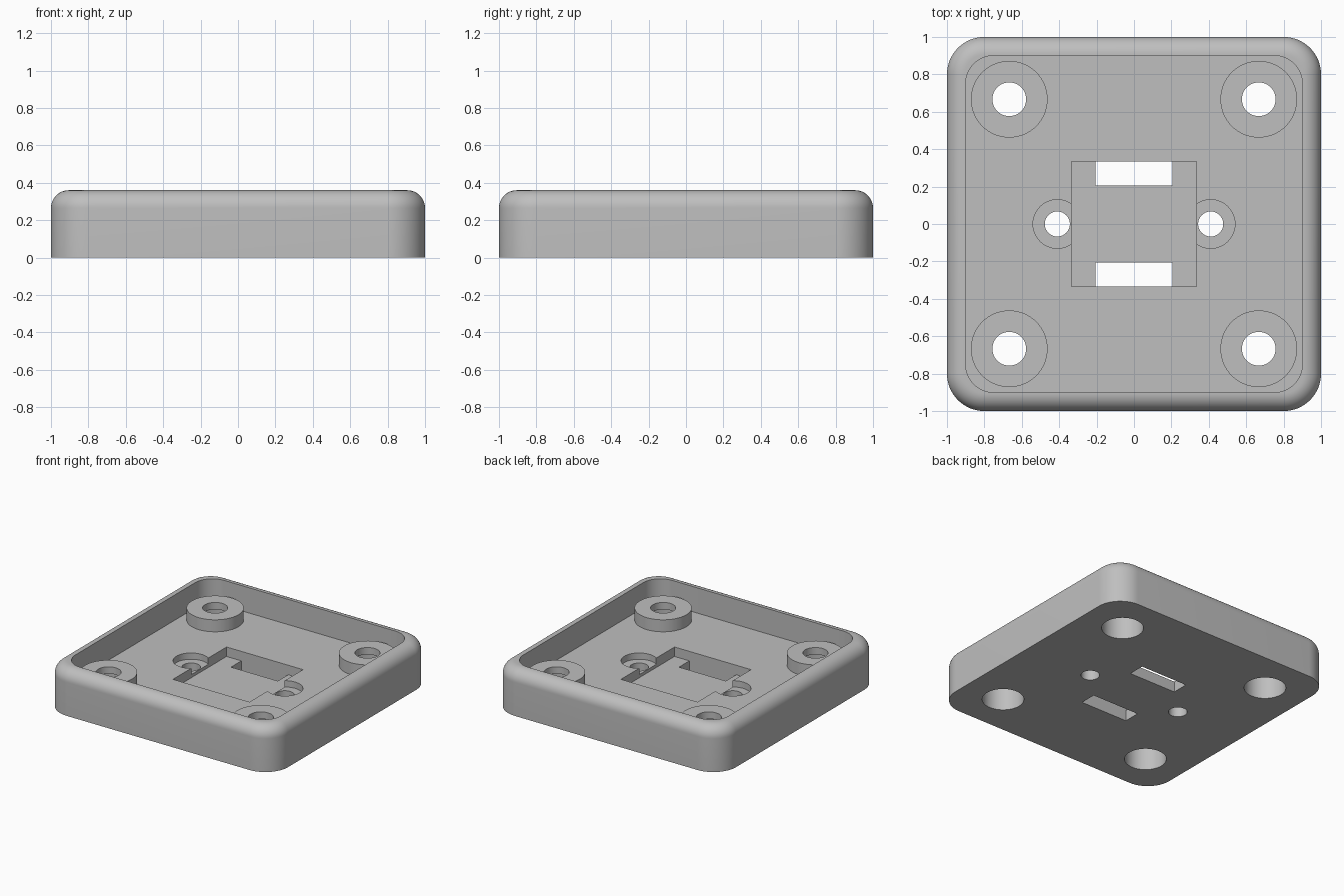
import bpy
import bmesh
from math import sin, cos, pi, radians

if "Cube" in bpy.data.objects:
    bpy.data.objects.remove(bpy.data.objects["Cube"], do_unlink=True)

grey = bpy.data.materials.new("plain_grey")
grey.use_nodes = True
colour = (0.52, 0.52, 0.52, 1)
grey.diffuse_color = colour
grey.node_tree.nodes["Principled BSDF"].inputs["Base Color"].default_value = colour


def loft(name, rings):
    """Solid through horizontal closed rings of (x, y, z) points."""
    bm = bmesh.new()
    loops = [[bm.verts.new(p) for p in ring] for ring in rings]
    for low, high in zip(loops, loops[1:]):
        n = len(low)
        for i in range(n):
            j = (i + 1) % n
            bm.faces.new((low[i], low[j], high[j], high[i]))
    bm.faces.new(loops[0][::-1])
    bm.faces.new(loops[-1])
    mesh = bpy.data.meshes.new(name)
    bm.to_mesh(mesh)
    bm.free()
    mesh.materials.append(grey)
    obj = bpy.data.objects.new(name, mesh)
    bpy.context.collection.objects.link(obj)
    return obj


def rounded_square(half, radius, z, steps=16):
    points = []
    for quarter, (sx, sy) in enumerate(((1, 1), (-1, 1), (-1, -1), (1, -1))):
        for i in range(steps + 1):
            a = (quarter + i / steps) * pi / 2
            points.append((sx * (half - radius) + radius * cos(a),
                           sy * (half - radius) + radius * sin(a), z))
    return points


def cylinder(name, x, y, radius, z0, z1, sides=64):
    return loft(name, [[(x + radius * cos(2 * pi * i / sides),
                         y + radius * sin(2 * pi * i / sides), z)
                        for i in range(sides)] for z in (z0, z1)])


def box(name, x0, x1, y0, y1, z0, z1):
    return loft(name, [[(x0, y0, z), (x1, y0, z), (x1, y1, z), (x0, y1, z)]
                       for z in (z0, z1)])


def combine(target, tool, operation="DIFFERENCE"):
    mod = target.modifiers.new(tool.name, "BOOLEAN")
    mod.operation, mod.solver, mod.object = operation, "EXACT", tool
    bpy.context.view_layer.objects.active = target
    bpy.ops.object.modifier_apply(modifier=mod.name)
    bpy.data.objects.remove(tool, do_unlink=True)


HEIGHT, FILLET, FLOOR = 0.36, 0.095, 0.16

# Outer body with a rounded upper edge
rings = [rounded_square(1, 0.2, 0)]
for i in range(13):
    a = i / 12 * pi / 2
    inset = FILLET * (1 - cos(a))
    rings.append(rounded_square(1 - inset, 0.2 - inset,
                                HEIGHT - FILLET + FILLET * sin(a)))
body = loft("tray_body", rings)

# Open tray interior
combine(body, loft("tray_cavity", [rounded_square(0.9, 0.15, z)
                                   for z in (FLOOR, 0.5)]))

# Corner bosses, each with a through hole and a wider bore from below
for sx in (-1, 1):
    for sy in (-1, 1):
        x, y = sx * 0.667, sy * 0.667
        combine(body, cylinder("boss", x, y, 0.205, 0.1, 0.255), "UNION")
        combine(body, cylinder("boss_hole", x, y, 0.09, -0.1, 0.5))
        combine(body, cylinder("boss_bore", x, y, 0.15, -0.1, 0.2))

# Recessed screw holes on either side of the centre
for sx in (-1, 1):
    combine(body, cylinder("screw_recess", sx * 0.41, 0, 0.13, 0.11, 0.3))
    combine(body, cylinder("screw_hole", sx * 0.41, 0, 0.067, -0.1, 0.3))

# Central square pocket with a slot through the base at each end
combine(body, box("pocket", -0.335, 0.335, -0.335, 0.335, 0.085, 0.3))
for y0, y1 in ((-0.335, -0.205), (0.205, 0.335)):
    combine(body, box("slot", -0.205, 0.205, y0, y1, -0.1, 0.12))

bpy.ops.object.select_all(action="DESELECT")
body.select_set(True)
bpy.context.view_layer.objects.active = body
bpy.ops.object.shade_smooth_by_angle(angle=radians(30))
